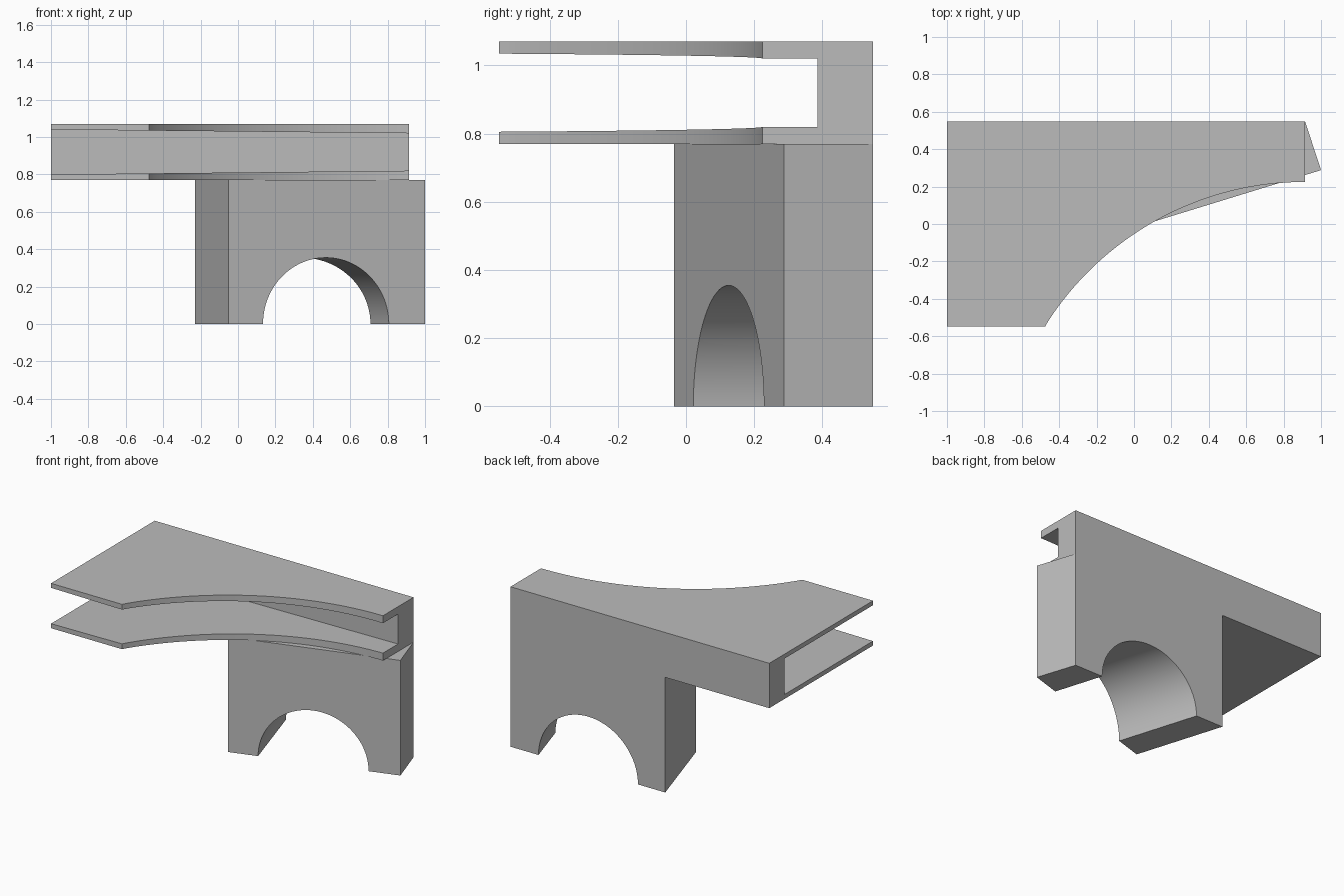
import bpy
import math
from mathutils import Vector

if "Cube" in bpy.data.objects:
    bpy.data.objects.remove(bpy.data.objects["Cube"], do_unlink=True)

grey = bpy.data.materials.new("plain grey")
grey.use_nodes = True
colour = (0.5, 0.5, 0.5, 1)
grey.diffuse_color = colour
grey.node_tree.nodes["Principled BSDF"].inputs["Base Color"].default_value = colour


def prism(name, outline, sweep):
    """Sweep a closed planar outline along a vector into a solid."""
    n = len(outline)
    start = [Vector(p) for p in outline]
    verts = start + [p + Vector(sweep) for p in start]
    faces = [tuple(range(n)), tuple(range(2 * n - 1, n - 1, -1))]
    faces += [(i, i + n, (i + 1) % n + n, (i + 1) % n) for i in range(n)]
    mesh = bpy.data.meshes.new(name)
    mesh.from_pydata(verts, [], faces)
    mesh.materials.append(grey)
    obj = bpy.data.objects.new(name, mesh)
    bpy.context.collection.objects.link(obj)
    bpy.ops.object.select_all(action="DESELECT")
    bpy.context.view_layer.objects.active = obj
    obj.select_set(True)
    bpy.ops.object.mode_set(mode="EDIT")
    bpy.ops.mesh.select_all(action="SELECT")
    bpy.ops.mesh.normals_make_consistent(inside=False)
    bpy.ops.object.mode_set(mode="OBJECT")
    return obj


def cut(obj, cutter):
    """Subtract the cutter, then discard it and smooth the curved walls."""
    mod = obj.modifiers.new("cut", "BOOLEAN")
    mod.operation = "DIFFERENCE"
    mod.solver = "EXACT"
    mod.object = cutter
    bpy.ops.object.select_all(action="DESELECT")
    bpy.context.view_layer.objects.active = obj
    obj.select_set(True)
    bpy.ops.object.modifier_apply(modifier=mod.name)
    bpy.data.objects.remove(cutter, do_unlink=True)
    bpy.ops.object.shade_smooth_by_angle(angle=math.radians(20))


BACK, FRONT = 0.548, -0.548
DECK, TOP = 0.77, 1.07
END = 0.915

# Channel body: flat back, concave arc along the front
radius, arc_y, steps = 1.64, 0.225, 48
sweep_angle = math.asin((END + 0.475) / radius)
outline = [(-1, FRONT, DECK), (-1, BACK, DECK), (END, BACK, DECK)]
for i in range(steps + 1):
    a = sweep_angle * i / steps
    outline.append((END - radius * math.sin(a),
                    arc_y - radius * (1 - math.cos(a)), DECK))
outline[-1] = (-0.475, FRONT, DECK)
body = prism("channel_body", outline, (0, 0, TOP - DECK))

# Open slot, narrowing towards the right-hand end, leaves a spine at the back
mid = (DECK + TOP) / 2
wide, narrow = 0.12, 0.1
slot = prism("slot_cutter", [(-1.1, -1, mid - wide - 0.001), (END + 0.1, -1, mid - narrow + 0.001),
                             (END + 0.1, -1, mid + narrow - 0.001), (-1.1, -1, mid + wide + 0.001)],
             (0, 1.385, 0))
cut(body, slot)

# Pier: angled front and ends, back flush with the channel
pier = prism("arched_pier", [(-0.05, -0.035, 0), (1, 0.288, 0),
                             (END, BACK, 0), (-0.23, BACK, 0)], (0, 0, DECK))

# Round arch bored square to the angled front face
along = Vector((1.05, 0.323, 0)).normalized()
through = Vector((-along.y, along.x, 0))
centre = Vector((0.47, 0.125, 0)) - through * 0.3
arch = [centre + along * 0.352 * math.cos(t) + Vector((0, 0, 0.355 * math.sin(t)))
        for t in (2 * math.pi * i / 96 for i in range(96))]
cut(pier, prism("arch_cutter", arch, through * 1.5))
